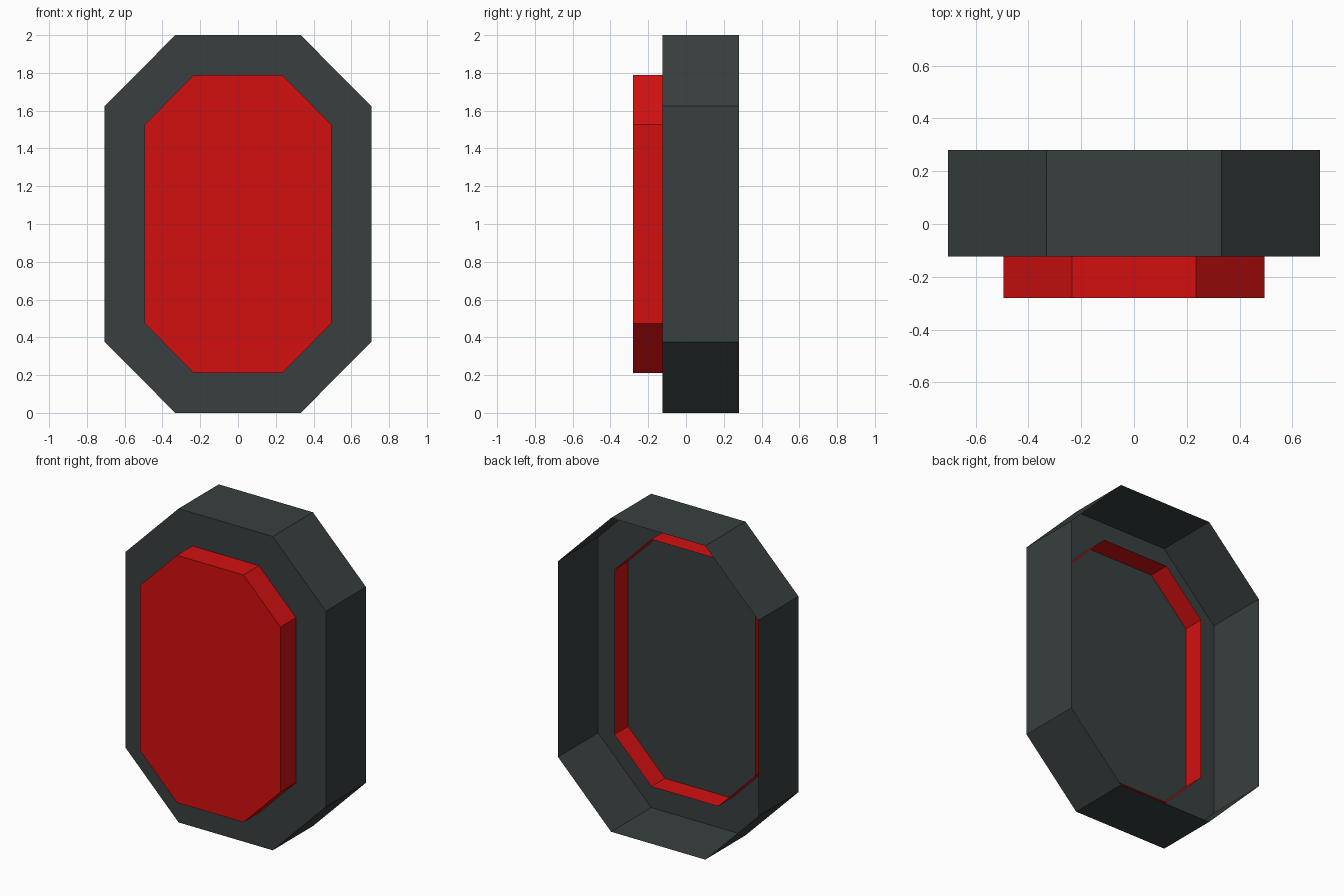
import bpy, bmesh

if "Cube" in bpy.data.objects:
    bpy.data.objects.remove(bpy.data.objects["Cube"])


def material(name, rgb):
    m = bpy.data.materials.new(name)
    m.diffuse_color = (*rgb, 1.0)
    m.use_nodes = True
    m.node_tree.nodes["Principled BSDF"].inputs["Base Color"].default_value = m.diffuse_color
    return m


dark = material("dark slate", (0.040, 0.050, 0.050))
red = material("bright red", (0.65, 0.005, 0.005))


def open_tray(name, half_w, half_h, cut_x, cut_z, y_face, y_back, mat):
    """Chamfered octagon face at y_face with thin walls back to y_back, open behind."""
    quarter = [(cut_x, half_h), (half_w, cut_z)]
    right = quarter + [(x, -z) for x, z in reversed(quarter)]
    outline = right + [(-x, z) for x, z in reversed(right)]
    bm = bmesh.new()
    front = [bm.verts.new((x, y_face, 1 + z)) for x, z in outline]
    back = [bm.verts.new((x, y_back, 1 + z)) for x, z in outline]
    bm.faces.new(list(reversed(front)))
    n = len(outline)
    for i in range(n):
        j = (i + 1) % n
        bm.faces.new((front[i], front[j], back[j], back[i]))
    # Every normal points away from the tray's own centre
    for f in bm.faces:
        f.normal_update()
        c = f.calc_center_median()
        c.y -= (y_face + y_back) / 2
        c.z -= 1
        if f.normal.dot(c) < 0:
            f.normal_flip()
    mesh = bpy.data.meshes.new(name)
    bm.to_mesh(mesh)
    bm.free()
    mesh.materials.append(mat)
    ob = bpy.data.objects.new(name, mesh)
    bpy.context.collection.objects.link(ob)
    return ob


# Dark housing, hollow at the back
open_tray("housing", 0.706, 1.0, 0.332, 0.624, -0.124, 0.28, dark)
# Red front panel, whose walls pass through the housing face
open_tray("front_panel", 0.495, 0.788, 0.235, 0.526, -0.28, 0.013, red)
